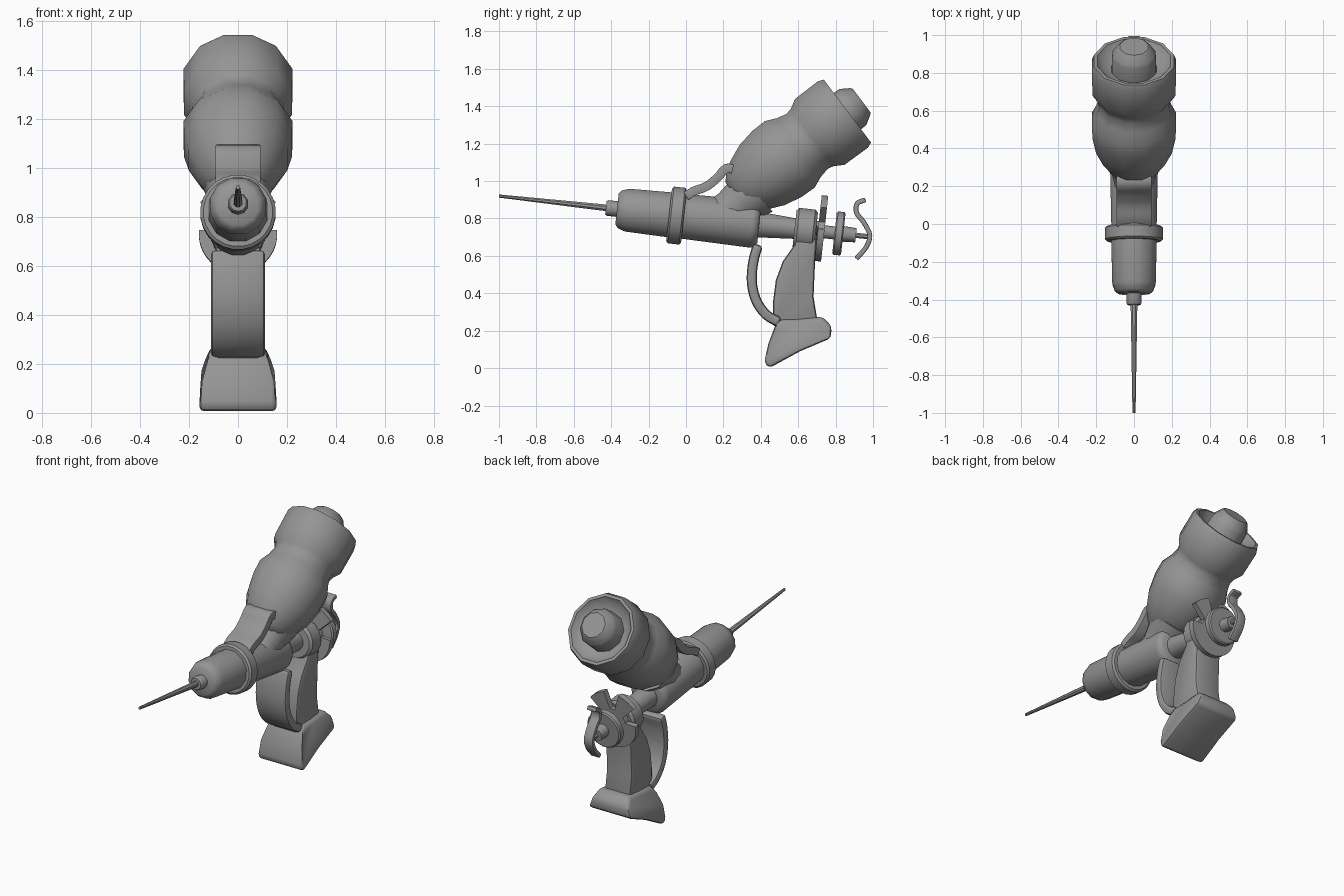
import bpy, bmesh, math
from mathutils import Vector

cube = bpy.data.objects.get("Cube")
if cube:
    bpy.data.objects.remove(cube, do_unlink=True)

grey = bpy.data.materials.new("plain grey")
grey.use_nodes = True
grey.diffuse_color = (0.3, 0.3, 0.3, 1)
grey.node_tree.nodes["Principled BSDF"].inputs["Base Color"].default_value = (0.3, 0.3, 0.3, 1)

TIP = Vector((0, -1, 0.92))              # needle tip
AXIS = Vector((0, 1, -0.11)).normalized()  # barrel direction
CAP = Vector((0, 0.863, 1.374))          # centre of the canister rim
TILT = Vector((0, 0.8, 0.6))             # canister direction


def finish(name, bm, bevel=0, segments=2, angle=40):
    bmesh.ops.recalc_face_normals(bm, faces=bm.faces)
    mesh = bpy.data.meshes.new(name)
    bm.to_mesh(mesh)
    bm.free()
    mesh.materials.append(grey)
    ob = bpy.data.objects.new(name, mesh)
    bpy.context.collection.objects.link(ob)
    bpy.ops.object.select_all(action='DESELECT')
    ob.select_set(True)
    bpy.context.view_layer.objects.active = ob
    if bevel:
        mod = ob.modifiers.new("round", 'BEVEL')
        mod.width, mod.segments, mod.limit_method = bevel, segments, 'ANGLE'
        mod.angle_limit = math.radians(35)
        bpy.ops.object.modifier_apply(modifier=mod.name)
    bpy.ops.object.shade_smooth_by_angle(angle=math.radians(angle))
    return ob


def lathe(name, origin, axis, profile, sides=12, angle=40):
    """Turned part; profile is (distance along axis, radius)."""
    bm = bmesh.new()
    side, up = Vector((1, 0, 0)), axis.cross(Vector((1, 0, 0)))
    rings = []
    for t, r in profile:
        turns = [2 * math.pi * (i + 0.5) / sides for i in range(sides)]
        rings.append([bm.verts.new(origin + axis * t + (side * math.cos(a) + up * math.sin(a)) * r)
                      for a in turns])
    for a, b in zip(rings, rings[1:]):
        for i in range(sides):
            j = (i + 1) % sides
            bm.faces.new((a[i], a[j], b[j], b[i]))
    bm.faces.new(rings[0])
    bm.faces.new(rings[-1])
    return finish(name, bm, angle=angle)


def prism(name, outline, half, bevel=0.02, width=None):
    """Side outline (y, z) widened across x; width(z) may vary it."""
    bm = bmesh.new()
    w = width or (lambda z: half)
    left, right = [[bm.verts.new((s * w(z), y, z)) for y, z in outline] for s in (1, -1)]
    bm.faces.new(left)
    bm.faces.new(right[::-1])
    for i in range(len(outline)):
        j = (i + 1) % len(outline)
        bm.faces.new((left[i], right[i], right[j], left[j]))
    return finish(name, bm, bevel)


def strap(name, path, half, thick, bevel, steps=4):
    """Bent flat band that follows a smoothed side path."""
    p = [Vector(q) for q in path]
    p = [p[0] * 2 - p[1]] + p + [p[-1] * 2 - p[-2]]
    pts = []
    for a, b, c, d in zip(p, p[1:], p[2:], p[3:]):
        for k in range(steps):
            t = k / steps
            pts.append(0.5 * (2 * b + (c - a) * t + (2 * a - 5 * b + 4 * c - d) * t ** 2
                              + (3 * b - a - 3 * c + d) * t ** 3))
    pts.append(p[-2])
    one, two = [], []
    for i, q in enumerate(pts):
        d = (pts[min(i + 1, len(pts) - 1)] - pts[max(i - 1, 0)]).normalized()
        n = Vector((-d.y, d.x)) * thick / 2
        one.append(q + n)
        two.append(q - n)
    return prism(name, [tuple(q) for q in one + two[::-1]], half, bevel)


# Needle, nozzle and barrel
lathe("needle", TIP, AXIS, [(0, 0.009), (0.62, 0.02)], 8)
lathe("nozzle", TIP, AXIS, [(0.575, 0.035), (0.585, 0.042), (0.66, 0.042)], 10)
lathe("front_barrel", TIP, AXIS,
      [(0.635, 0.085), (0.65, 0.105), (0.69, 0.119), (0.93, 0.125)], 12, 50)
lathe("barrel_ring", TIP, AXIS,
      [(0.915, 0.142), (0.925, 0.154), (0.985, 0.154), (0.995, 0.142)], 24)
lathe("rear_barrel", TIP, AXIS,
      [(0.98, 0.122), (1.36, 0.13), (1.385, 0.125), (1.4, 0.1)], 16, 50)

# Rod, knob and end pin behind the barrel
lathe("rod_sleeve", TIP, AXIS, [(1.38, 0.072), (1.62, 0.055), (1.72, 0.055)], 12)
lathe("plunger_rod", TIP, AXIS, [(1.7, 0.036), (1.85, 0.036)], 12)
lathe("adjusting_knob", TIP, AXIS,
      [(1.805, 0.11), (1.812, 0.118), (1.845, 0.118), (1.852, 0.11)], 20)
lathe("rod_end", TIP, AXIS, [(1.85, 0.042), (1.92, 0.038)], 10)
lathe("end_pin", TIP, AXIS, [(1.91, 0.015), (1.985, 0.015)], 8)

# Winged plate: round below, two prongs above
bm = bmesh.new()
rows = [[], []]
for deg in range(0, 360, 5):
    fold = min(deg, 360 - deg)
    r = 0.2 if 15 <= fold <= 50 else 0.16 if fold >= 85 else 0.09
    a = math.radians(deg)
    for row, t in zip(rows, (1.715, 1.75)):
        up = AXIS.cross(Vector((-1, 0, 0)))
        if up.z < 0:
            up = -up
        row.append(bm.verts.new(TIP + AXIS * t + r * (Vector((1, 0, 0)) * math.sin(a) + up * math.cos(a))))
bm.faces.new(rows[0])
bm.faces.new(rows[1][::-1])
for i in range(len(rows[0])):
    j = (i + 1) % len(rows[0])
    bm.faces.new((rows[0][i], rows[0][j], rows[1][j], rows[1][i]))
finish("winged_plate", bm)

# S-shaped rear lever
strap("rear_lever", [(0.96, 0.9), (0.915, 0.88), (0.912, 0.83), (0.95, 0.78),
                     (0.983, 0.71), (0.962, 0.645), (0.91, 0.585)], 0.032, 0.026, 0.006)

# Canister with pinched waist, recessed rim and knob
lathe("canister", CAP, TILT,
      [(-0.75, 0.09), (-0.72, 0.125), (-0.66, 0.168), (-0.57, 0.208), (-0.47, 0.228),
       (-0.385, 0.23), (-0.325, 0.203), (-0.27, 0.19), (-0.235, 0.198), (-0.185, 0.228),
       (-0.03, 0.23), (0, 0.218), (0, 0.2), (-0.04, 0.17), (-0.06, 0.1)], 12, 50)
lathe("canister_knob", CAP, TILT,
      [(-0.08, 0.125), (0.035, 0.12), (0.05, 0.112), (0.085, 0.09), (0.095, 0.078)], 10)
lathe("canister_neck", Vector((0, 0.2, 0.82)), TILT,
      [(-0.02, 0.11), (0.05, 0.11), (0.12, 0.125), (0.22, 0.15)], 12, 50)

# Flat straps
strap("upper_strap", [(0, 0.92), (0.04, 0.945), (0.11, 0.972), (0.17, 1.02),
                      (0.215, 1.068), (0.265, 1.06)], 0.092, 0.048, 0.016)
strap("finger_guard", [(0.385, 0.66), (0.36, 0.57), (0.352, 0.46), (0.376, 0.36),
                       (0.43, 0.285), (0.5, 0.245)], 0.11, 0.054, 0.018)

# Clamp, grip and foot
lathe("grip_clamp", TIP, AXIS,
      [(1.59, 0.1), (1.605, 0.115), (1.69, 0.115), (1.705, 0.1)], 16)
prism("grip", [(0.59, 0.78), (0.705, 0.77), (0.69, 0.57), (0.682, 0.38), (0.705, 0.24),
               (0.465, 0.22), (0.466, 0.36), (0.48, 0.47), (0.517, 0.57), (0.58, 0.66)], 0.092, 0.018)


def foot_width(z):
    return 0.158 - 0.048 * max(0, min(1, (z - 0.17) / 0.09))


prism("foot", [(0.5, 0.26), (0.6, 0.262), (0.73, 0.275), (0.778, 0.225), (0.775, 0.16),
               (0.61, 0.09), (0.445, 0), (0.418, 0.03), (0.44, 0.13), (0.472, 0.215)],
      0.15, 0.025, foot_width)
